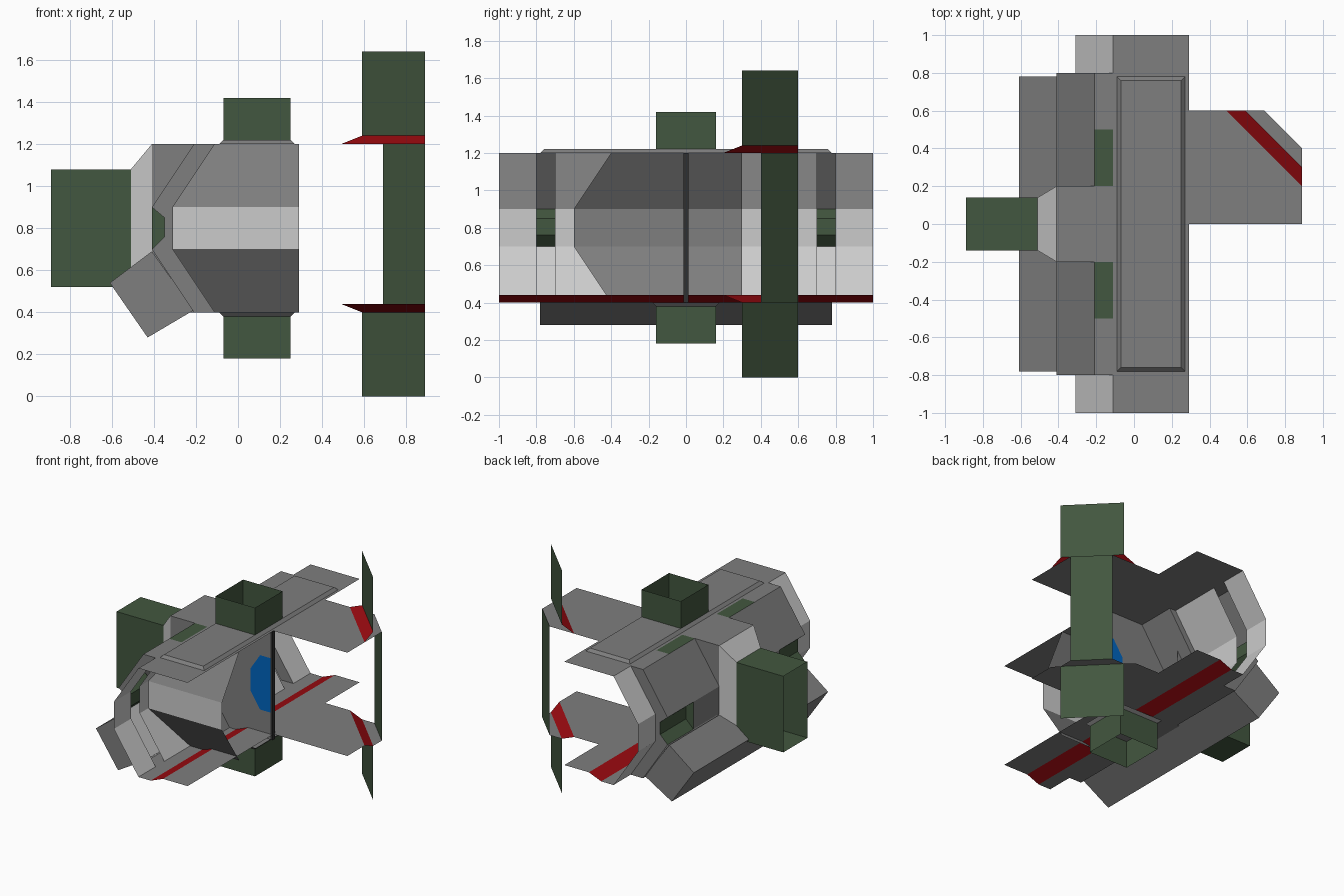
import bpy, bmesh

if "Cube" in bpy.data.objects:
    bpy.data.objects.remove(bpy.data.objects["Cube"])


def material(name, rgb):
    m = bpy.data.materials.new(name)
    m.diffuse_color = (*rgb, 1)
    m.use_nodes = True
    m.node_tree.nodes["Principled BSDF"].inputs["Base Color"].default_value = m.diffuse_color
    return m


GREY = material("hull_grey", (0.21, 0.21, 0.21))
GREEN = material("dark_green", (0.055, 0.095, 0.05))
RED = material("stripe_red", (0.32, 0.003, 0.005))
BLUE = material("window_blue", (0.0, 0.13, 0.52))
DARK = material("dark_trim", (0.03, 0.03, 0.03))
LIGHT = None  # light hull parts keep the plain default grey


def mesh(name, polys, mat=GREY):
    """Object from a list of polygons, each a list of points."""
    bm = bmesh.new()
    for p in polys:
        bm.faces.new([bm.verts.new(v) for v in p])
    bmesh.ops.remove_doubles(bm, verts=bm.verts, dist=1e-4)
    bmesh.ops.recalc_face_normals(bm, faces=bm.faces)
    me = bpy.data.meshes.new(name)
    bm.to_mesh(me)
    bm.free()
    ob = bpy.data.objects.new(name, me)
    bpy.context.collection.objects.link(ob)
    if mat:
        me.materials.append(mat)
    return ob


def loft(a, b, closed=False):
    n = len(a)
    return [[a[i], a[(i + 1) % n], b[(i + 1) % n], b[i]] for i in range(n if closed else n - 1)]


def channel(o):
    """Bent hull section in x/z, shifted by o."""
    return [(-.11 + o, 1.2), (-.31 + o, .9), (-.31 + o, .7), (-.11 + o, .4)]


def at_y(prof, y):
    return [(x, y, z) for x, z in prof]


def along_y(prof, y0, y1):
    return loft(at_y(prof, y0), at_y(prof, y1))


def rect(x0, x1, y0, y1, z):
    return [(x0, y0, z), (x1, y0, z), (x1, y1, z), (x0, y1, z)]


LINING, OUTER, CABIN = channel(0), channel(-.1), channel(.05)

# Inner hull lining, with narrow slots left open near each end
polys = along_y(LINING, -.7, .7)
for s in (-1, 1):
    polys += along_y(LINING, .8 * s, s)
mesh("hull_lining", polys, LIGHT)

# Outer hull, closed at the ends, with a light lower slope behind the pod
polys = [rect(-.21, -.11, -.8, .8, .4), rect(-.21, -.11, -.2, .2, 1.2)]
polys += along_y(OUTER[:2], -.8, .8) + along_y(OUTER[1:3], -.5, .5)
for s in (-1, 1):
    polys.append(rect(-.21, -.11, .5 * s, .8 * s, 1.2))
    y = .8 * s
    polys += [at_y([OUTER[0], OUTER[1], LINING[1], LINING[0]], y),
              at_y([OUTER[1], (-.35, .85), (-.35, .76), OUTER[2], LINING[2], LINING[1]], y),
              at_y([OUTER[2], OUTER[3], LINING[3], LINING[2]], y)]
mesh("outer_hull", polys)
mesh("outer_hull_lower_slope", along_y(OUTER[2:], -.8, .8), LIGHT)

# Green side recesses and roof panels
groove = [(-.41, .9), (-.35, .85), (-.35, .76), (-.41, .7)]
polys = []
for s in (-1, 1):
    polys += along_y(groove, .5 * s, .8 * s) + [at_y(groove, .5 * s)]
mesh("side_recesses", polys, GREEN)
mesh("roof_vents", [rect(-.21, -.11, .2 * s, .5 * s, 1.2) for s in (-1, 1)], GREEN)

# Upper and lower decks, with the red step in the lower one
mesh("upper_deck", [rect(-.11, .29, -1, 1, 1.2)])
mesh("lower_deck", [rect(-.11, -.01, -1, 1, .4), rect(.09, .29, -1, 1, .44)])
mesh("lower_deck_stripe", along_y([(-.01, .4), (.09, .44)], -1, 1), RED)


def raised_panel(name, hy, z0, z1):
    a, b = rect(-.09, .27, -hy, hy, z0), rect(-.07, .25, -hy + .02, hy - .02, z1)
    mesh(name, loft(a, b, True) + [b])


raised_panel("roof_panel", .78, 1.2, 1.22)
raised_panel("belly_panel", .18, .4, .38)

# Open square nozzles on top, bottom and rear
for name, z0, z1 in (("top_nozzle", 1.22, 1.42), ("bottom_nozzle", .38, .18)):
    mesh(name, loft(rect(-.07, .25, -.16, .16, z0), rect(-.07, .25, -.16, .16, z1), True), GREEN)


def section(x, hy, z0, z1):
    return [(x, -hy, z0), (x, hy, z0), (x, hy, z1), (x, -hy, z1)]


mid, small = section(-.41, .2, .4, 1.2), section(-.51, .14, .52, 1.08)
mesh("rear_nozzle", loft(small, section(-.89, .14, .52, 1.08), True) + [small], GREEN)

# Rear engine housing with a light tapered collar
mesh("engine_housing", loft(section(-.21, .2, .4, 1.2), mid, True))
mesh("engine_collar", loft(mid, small, True), LIGHT)

# Slanted storage pod under the rear slope
pod = [(-.41, .69), (-.61, .54), (-.43, .28), (-.21, .41)]
mesh("slanted_pod", along_y(pod, -.78, .78) + [at_y(pod, -.78), at_y(pod, .78)])

# Cabin: back wall along the hull, angled front with a light band, open on the right
front_y = [-.4, -.6, -.6, -.4]
left = [(x, y, z) for (x, z), y in zip(LINING, front_y)]
inner = [(x, y, z) for (x, z), y in zip(CABIN, front_y)]
right = [(.29, y, z) for (x, z), y in zip(LINING, front_y)]
front = loft(left, right)
mesh("cabin_front", [front[0], front[2]])
mesh("cabin_front_band", [front[1]], LIGHT)
polys = loft(inner, at_y(CABIN, .3)) + loft(at_y(CABIN, .3), at_y(LINING, .3))
mesh("cabin_back_wall", polys)

# Partition wall with windows and a dark post
wall = CABIN + [(.275, .4), (.275, 1.2)]
a, b = at_y(wall, -.012), at_y(wall, .012)
mesh("partition_wall", loft(a, b, True) + [a, b])
win = [(.275, 1.0), (.19, 1.0), (.11, .88), (.11, .72), (.19, .6), (.275, .6)]
mesh("partition_window", [at_y(win, -.014), at_y(win, .014)], BLUE)
a, b = rect(.275, .29, -.014, .014, .4), rect(.275, .29, -.014, .014, 1.2)
mesh("partition_post", loft(a, b, True) + [a, b], DARK)


# Wings with red steps, and the green fins on their cut corners
def pts(pairs, z):
    return [(x, y, z) for x, y in pairs]


INNER_EDGE = [(.49, .6), (.89, .2)]
FIN_EDGE = [(.59, .6), (.89, .3)]
TIP_EDGE = [(.69, .6), (.89, .4)]
mesh("upper_wing", [pts([(.29, 0), (.89, 0), (.89, .4), (.69, .6), (.29, .6)], 1.2)])
mesh("lower_wing", [pts([(.29, 0), (.89, 0), (.89, .2), (.49, .6), (.29, .6)], .44),
                    pts(FIN_EDGE + TIP_EDGE[::-1], .4)])
mesh("upper_wing_stripe", loft(pts(INNER_EDGE, 1.2), pts(FIN_EDGE, 1.24)), RED)
mesh("lower_wing_stripe", loft(pts(INNER_EDGE, .44), pts(FIN_EDGE, .4)), RED)
mesh("upper_fin", loft(pts(FIN_EDGE, 1.24), pts(FIN_EDGE, 1.64)), GREEN)
mesh("lower_fin", loft(pts(FIN_EDGE, 0), pts(FIN_EDGE, .4)), GREEN)
mesh("middle_fin", loft(pts(TIP_EDGE, .4), pts(TIP_EDGE, 1.2)), GREEN)
